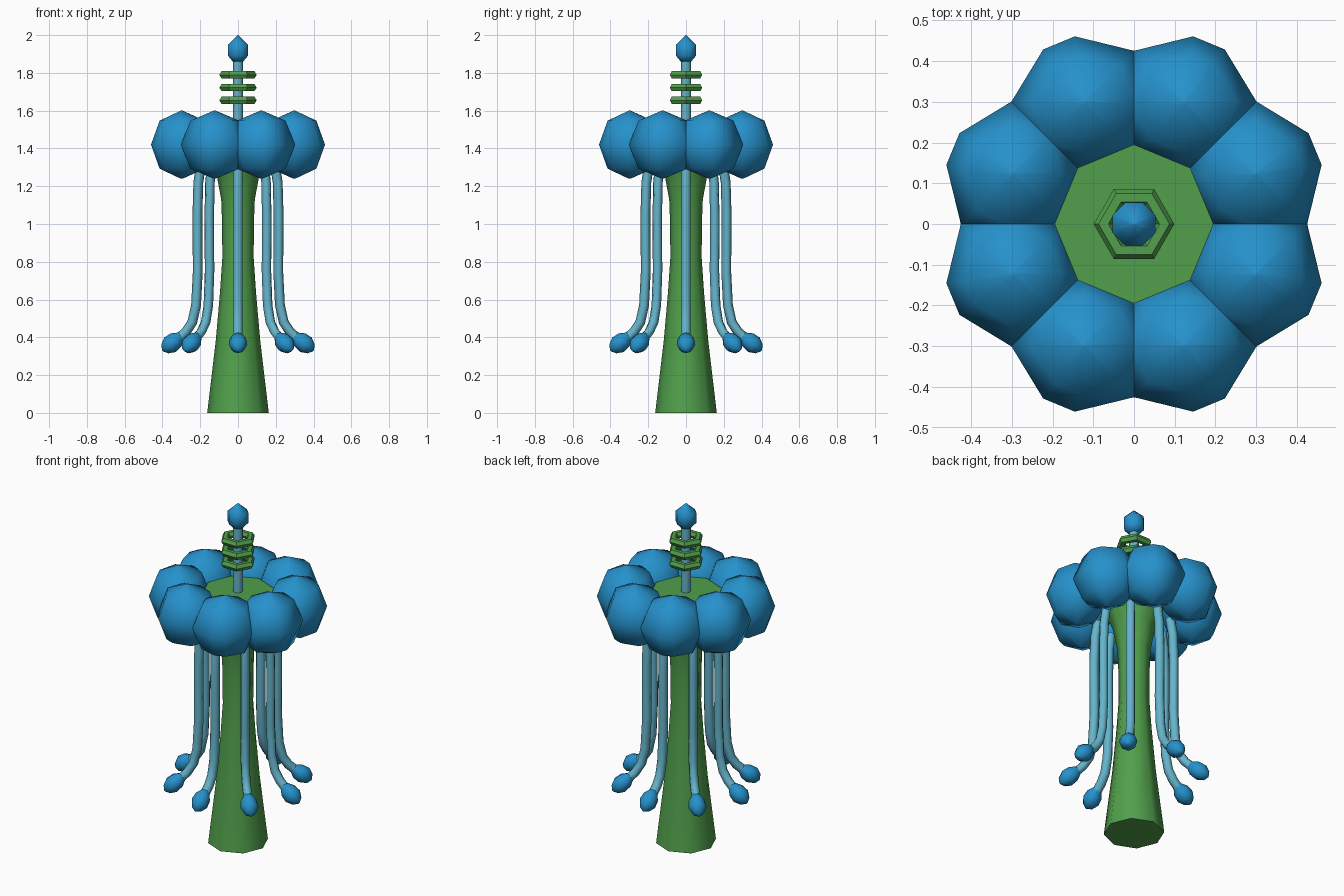
import bpy, bmesh, math
from mathutils import Vector, Matrix

if "Cube" in bpy.data.objects:
    bpy.data.objects.remove(bpy.data.objects["Cube"])


def mat(name, rgb):
    m = bpy.data.materials.new(name)
    m.diffuse_color = (*rgb, 1)
    m.use_nodes = True
    m.node_tree.nodes["Principled BSDF"].inputs["Base Color"].default_value = m.diffuse_color
    return m


BLUE = mat("petal blue", (0.019, 0.285, 0.60))
GREEN = mat("stem green", (0.082, 0.35, 0.072))
PALE = mat("pale blue", (0.13, 0.46, 0.60))


def finish(name, bm, material, angle=60):
    bmesh.ops.recalc_face_normals(bm, faces=bm.faces)
    me = bpy.data.meshes.new(name)
    bm.to_mesh(me)
    bm.free()
    me.materials.append(material)
    ob = bpy.data.objects.new(name, me)
    bpy.context.collection.objects.link(ob)
    bpy.ops.object.select_all(action='DESELECT')
    ob.select_set(True)
    bpy.context.view_layer.objects.active = ob
    bpy.ops.object.shade_smooth_by_angle(angle=math.radians(angle))
    return ob


def skin(bm, rings, closed=False):
    """Join rings of points with quads; cap the ends unless closed."""
    vr = [[bm.verts.new(p) for p in r] for r in rings]
    n = len(vr[0])
    pairs = list(zip(vr, vr[1:])) + ([(vr[-1], vr[0])] if closed else [])
    for a, b in pairs:
        for i in range(n):
            j = (i + 1) % n
            bm.faces.new((a[i], a[j], b[j], b[i]))
    if not closed:
        bm.faces.new(vr[0][::-1])
        bm.faces.new(vr[-1])


def circle(r, z, n, off=0.0):
    return [Vector((r * math.cos(off + math.tau * i / n),
                    r * math.sin(off + math.tau * i / n), z)) for i in range(n)]


def lathe(name, profile, n, material, off=0.0, angle=60):
    bm = bmesh.new()
    skin(bm, [circle(r, z, n, off) for r, z in profile])
    return finish(name, bm, material, angle)


# trunk flaring out under the flower head
lathe("trunk", [(0.163, 0), (0.118, 0.38), (0.096, 0.63), (0.083, 0.82), (0.084, 1.0),
                (0.089, 1.13), (0.115, 1.27), (0.165, 1.40), (0.195, 1.48)], 8, GREEN)

# petals: eight overlapping low-poly balls
outline = [(0.158, -0.042), (0.158, 0.042), (0.068, 0.165), (-0.075, 0.165),
           (-0.158, 0.065), (-0.158, -0.065), (-0.075, -0.165), (0.068, -0.165)]
for k in range(8):
    bm = bmesh.new()
    skin(bm, [[Vector((0.323 + x * s, y * s, 1.42 + z)) for x, y in outline]
              for z, s in ((-0.18, 0.03), (-0.127, 0.72), (0, 1), (0.127, 0.72), (0.18, 0.03))])
    bm.transform(Matrix.Rotation(math.radians(22.5 + 45 * k), 4, 'Z'))
    finish(f"petal_{k + 1}", bm, BLUE, 80)

# hanging tendrils with a bud on each end
path = [(0.195, 1.32), (0.21, 1.22), (0.215, 1.05), (0.213, 0.75), (0.222, 0.57),
        (0.242, 0.48), (0.275, 0.43), (0.33, 0.38)]
for k in range(8):
    turn = Matrix.Rotation(math.radians(45 * k), 4, 'Z')
    bm = bmesh.new()
    rings = []
    for i, (x, z) in enumerate(path):
        a, b = path[max(i - 1, 0)], path[min(i + 1, len(path) - 1)]
        t = Vector((b[0] - a[0], 0, b[1] - a[1])).normalized()
        side = t.cross(Vector((0, 1, 0)))
        rings.append([Vector((x, 0, z)) + 0.026 * (math.cos(q) * side + math.sin(q) * Vector((0, 1, 0)))
                      for q in (math.tau * j / 6 for j in range(6))])
    skin(bm, rings)
    bm.transform(turn)
    finish(f"tendril_{k + 1}", bm, PALE, 70)

    bm = bmesh.new()
    skin(bm, [circle(r, z, 8) for r, z in ((0.022, -0.062), (0.045, -0.025),
                                           (0.049, 0.015), (0.03, 0.05), (0.004, 0.066))])
    aim = Vector((0.78, 0, -0.62)).to_track_quat('Z', 'Y').to_matrix().to_4x4()
    bm.transform(turn @ Matrix.Translation((0.348, 0, 0.37)) @ aim)
    finish(f"bud_{k + 1}", bm, BLUE, 60)

# central stalk
lathe("stalk", [(0.026, 1.44), (0.026, 1.88)], 8, PALE)

# three six-sided collars around the stalk
for k, z in enumerate((1.655, 1.722, 1.79)):
    bm = bmesh.new()
    section = [(0.075 + 0.024 * math.cos(q), z + 0.022 * math.sin(q))
               for q in (math.tau * j / 6 for j in range(6))]
    skin(bm, [circle(r, h, 6) for r, h in section], closed=True)
    finish(f"collar_{k + 1}", bm, GREEN, 50)

# pointed tip
lathe("tip", [(0.03, 1.86), (0.057, 1.89), (0.057, 1.95), (0.002, 2.0)], 8, BLUE,
      off=math.radians(22.5))
